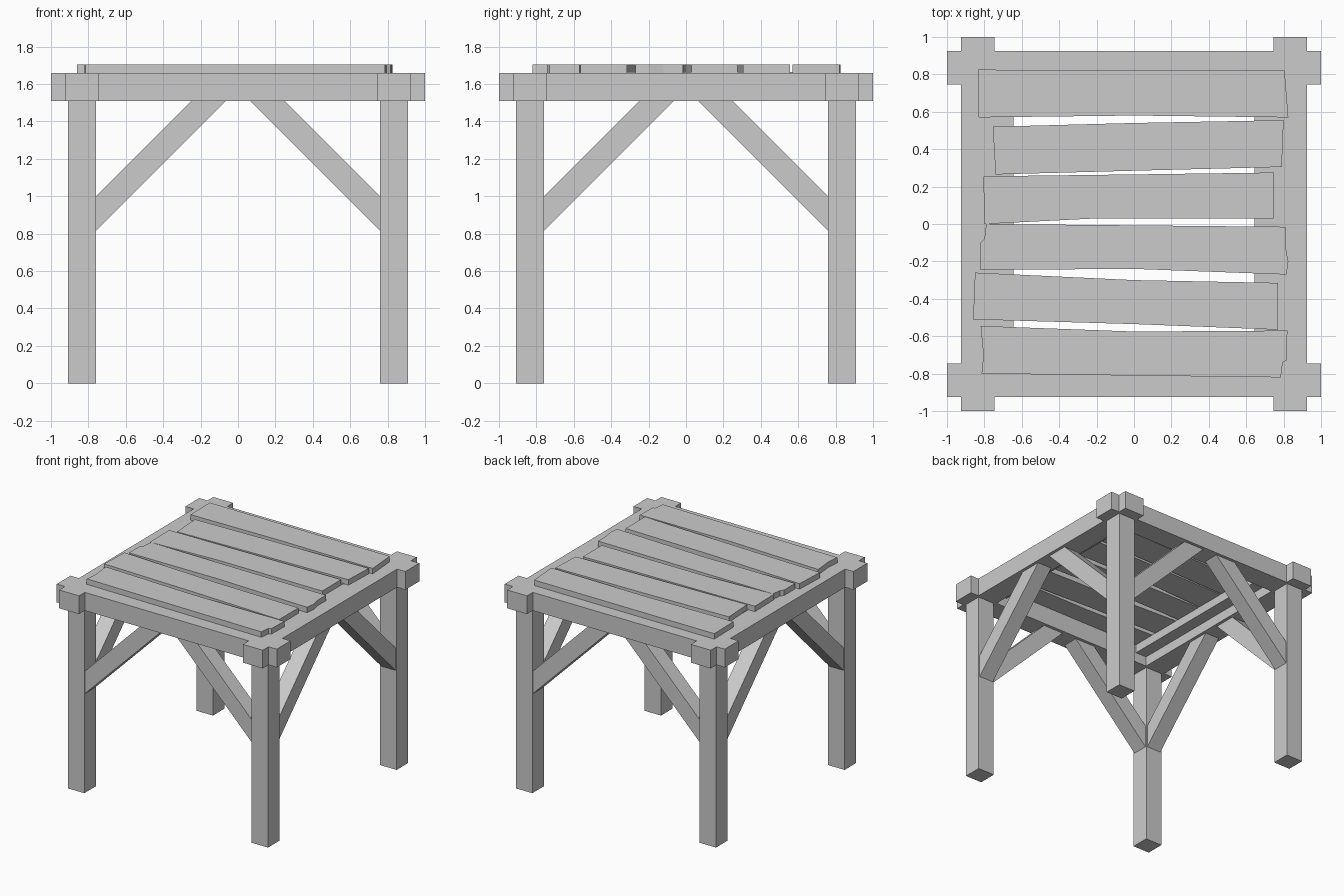
import bpy, bmesh
from mathutils import Vector

if "Cube" in bpy.data.objects:
    bpy.data.objects.remove(bpy.data.objects["Cube"])


def prism(name, base, offset):
    """Extrude a closed planar outline along an offset vector."""
    bm = bmesh.new()
    face = bm.faces.new([bm.verts.new(p) for p in base])
    ext = bmesh.ops.extrude_face_region(bm, geom=[face])
    verts = [g for g in ext["geom"] if isinstance(g, bmesh.types.BMVert)]
    bmesh.ops.translate(bm, verts=verts, vec=Vector(offset))
    bmesh.ops.recalc_face_normals(bm, faces=bm.faces)
    mesh = bpy.data.meshes.new(name)
    bm.to_mesh(mesh)
    bm.free()
    obj = bpy.data.objects.new(name, mesh)
    bpy.context.collection.objects.link(obj)
    return obj


def box(name, x0, x1, y0, y1, z0, z1):
    return prism(name, [(x0, y0, z0), (x1, y0, z0), (x1, y1, z0), (x0, y1, z0)],
                 (0, 0, z1 - z0))


C = 0.835                      # centre line of legs and beams
LEG, BEAM, BRACE = 0.075, 0.09, 0.065   # half widths
Z0, Z1, Z2 = 1.51, 1.66, 1.705          # beam bottom, beam top, plank top

# Four legs
for sx, nx in ((-1, "left"), (1, "right")):
    for sy, ny in ((-1, "front"), (1, "back")):
        x, y = sx * C, sy * C
        box(f"{ny}_{nx}_leg", x - LEG, x + LEG, y - LEG, y + LEG, 0, Z0)

# Crossing frame beams with protruding ends
for s, nx, ny in ((-1, "left", "front"), (1, "right", "back")):
    box(f"{ny}_beam", -1, 1, s * C - BEAM, s * C + BEAM, Z0, Z1)
    box(f"{nx}_beam", s * C - BEAM, s * C + BEAM, -1, 1, Z0, Z1)

# Ledgers inside the side beams that carry the planks
for s, n in ((-1, "left"), (1, "right")):
    xa, xb = sorted((s * 0.645, s * 0.745))
    box(f"{n}_ledger", xa, xb, -0.745, 0.745, 1.59, 1.664)

# Diagonal braces: two on each of the four sides
profile = [(0.76, 0.815), (0.76, 1.0), (0.25, Z0), (0.065, Z0)]
for side in (-1, 1):
    for s in (-1, 1):
        y = side * C - BRACE
        prism("front_back_brace", [(s * u, y, z) for u, z in profile], (0, 2 * BRACE, 0))
        prism("side_brace", [(y, s * u, z) for u, z in profile], (2 * BRACE, 0, 0))

# Rough-cut top planks, back to front
planks = [
    [(-.835, .825), (.805, .82), (.825, .57), (0, .58), (-.83, .57)],
    [(-.755, .52), (0, .54), (.80, .555), (.79, .305), (0, .285), (-.74, .265)],
    [(-.805, .255), (0, .265), (.745, .275), (.745, .03), (-.2, .03), (-.80, .0)],
    [(-.79, .0), (.81, -.015), (.81, -.12), (.825, -.2), (.815, -.27),
     (0, -.24), (-.82, -.245), (-.82, -.1), (-.80, -.08)],
    [(-.85, -.26), (0, -.30), (.77, -.315), (.77, -.565), (0, -.535), (-.86, -.51)],
    [(-.82, -.545), (0, -.575), (.82, -.57), (.815, -.73), (.795, -.74),
     (.785, -.82), (-.815, -.80), (-.805, -.7)],
]
for i, outline in enumerate(planks):
    prism(f"plank_{i + 1}", [(x, y, Z1) for x, y in outline], (0, 0, Z2 - Z1))
